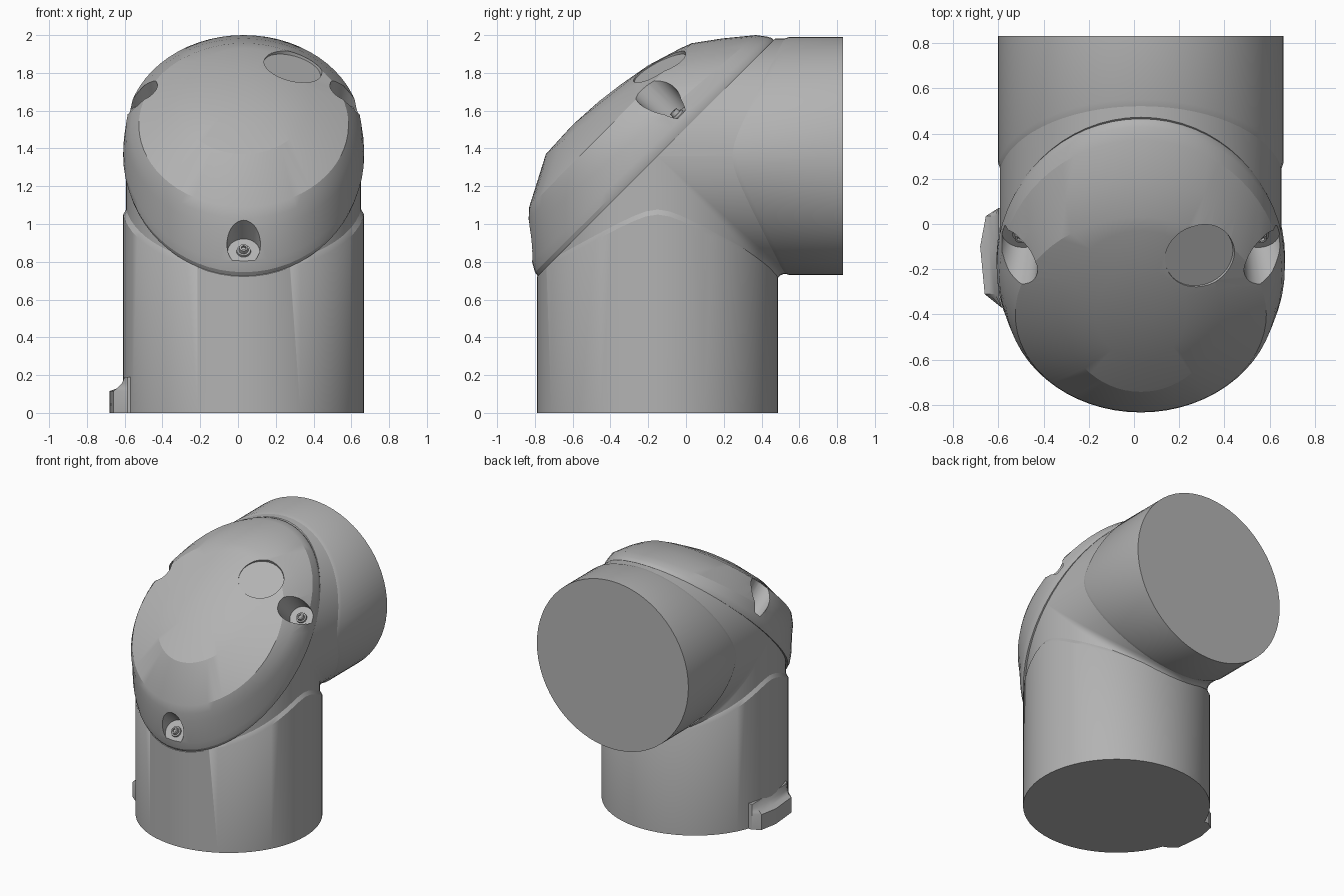
import bpy, bmesh, math
from mathutils import Vector

if "Cube" in bpy.data.objects:
    bpy.data.objects.remove(bpy.data.objects["Cube"], do_unlink=True)

SIDES = 64
CX = 0.03
ELBOW = Vector((CX, -0.15, 1.36))              # where both pipe axes meet
CAP_NORMAL = Vector((0, -1, 1)).normalized()   # the cover faces up and forward
ALONG = Vector((0, 1, 1)).normalized()

grey = bpy.data.materials.new("plain grey")
grey.use_nodes = True
grey.diffuse_color = (0.45, 0.45, 0.45, 1)
grey.node_tree.nodes["Principled BSDF"].inputs["Base Color"].default_value = grey.diffuse_color


def finish(name, bm, angle=30):
    bmesh.ops.recalc_face_normals(bm, faces=bm.faces)
    mesh = bpy.data.meshes.new(name)
    bm.to_mesh(mesh)
    bm.free()
    ob = bpy.data.objects.new(name, mesh)
    bpy.context.collection.objects.link(ob)
    mesh.materials.append(grey)
    shade(ob, angle)
    return ob


def shade(ob, angle=30):
    bpy.ops.object.select_all(action='DESELECT')
    ob.select_set(True)
    bpy.context.view_layer.objects.active = ob
    bpy.ops.object.shade_smooth_by_angle(angle=math.radians(angle))


def loft(rings):
    """Skin closed rings of points and cap both ends."""
    bm = bmesh.new()
    loops = [[bm.verts.new(p) for p in ring] for ring in rings]
    for a, b in zip(loops, loops[1:]):
        for i in range(len(a)):
            j = (i + 1) % len(a)
            bm.faces.new((a[i], a[j], b[j], b[i]))
    bm.faces.new(loops[0])
    bm.faces.new(loops[-1])
    return bm


def trim_to_cover(bm):
    geom = bm.verts[:] + bm.edges[:] + bm.faces[:]
    bmesh.ops.bisect_plane(bm, geom=geom, plane_co=ELBOW, plane_no=CAP_NORMAL, clear_outer=True)
    bmesh.ops.holes_fill(bm, edges=[e for e in bm.edges if e.is_boundary])


def circle(r):
    turns = [math.tau * i / SIDES for i in range(SIDES)]
    return [(r * math.cos(t), r * math.sin(t)) for t in turns]


def prism(name, center, axis, r1, r2, depth, sides=32):
    """Cone or cylinder that starts at center and runs along axis."""
    bm = bmesh.new()
    bmesh.ops.create_cone(bm, cap_ends=True, segments=sides, radius1=r1, radius2=r2, depth=depth)
    bmesh.ops.translate(bm, verts=bm.verts, vec=(0, 0, depth / 2))
    turn = axis.to_track_quat('Z', 'Y').to_matrix()
    bmesh.ops.rotate(bm, verts=bm.verts, matrix=turn, cent=(0, 0, 0))
    bmesh.ops.translate(bm, verts=bm.verts, vec=center)
    return finish(name, bm)


def cut(target, cutter):
    mod = target.modifiers.new("cut", 'BOOLEAN')
    mod.operation = 'DIFFERENCE'
    mod.solver = 'EXACT'
    mod.object = cutter
    bpy.context.view_layer.objects.active = target
    bpy.ops.object.modifier_apply(modifier=mod.name)
    bpy.data.objects.remove(cutter, do_unlink=True)


# Elbow body: two pipes mitred together with a small fillet inside the bend
R = 0.622
core = circle(R)
rings = [[(CX + x, ELBOW.y + y, 0.005) for x, y in core]]
for step in range(6):
    t = step / 5
    ring = []
    for x, y in core:
        f = 0.07 * max(0, y / R)
        ring.append((CX + x, ELBOW.y + y + f * t * t, ELBOW.z - y - f * (1 - t) ** 2))
    rings.append(ring)
rings.append([(CX + x, 0.825, ELBOW.z - y) for x, y in core])
body = loft(rings)
trim_to_cover(body)
finish("elbow_body", body)


# Sleeves: slightly thicker pipe ends with a curved, chamfered inner edge
def sleeve(name, r, length, side_gap, slope, place):
    def edge(y, extra):
        return side_gap + slope * (math.hypot(y, 0.1) - 0.1) - extra
    outer, inner = circle(r), circle(R - 0.002)
    bm = loft([[place(x, y, length) for x, y in outer],
               [place(x, y, edge(y, 0)) for x, y in outer],
               [place(x, y, edge(y, 0.03)) for x, y in inner]])
    trim_to_cover(bm)
    return finish(name, bm)


sleeve("lower_sleeve", 0.638, ELBOW.z, 0.31, 0.56,
       lambda x, y, d: (CX + x, ELBOW.y + y, ELBOW.z - d))
sleeve("rear_sleeve", 0.631, 0.83 - ELBOW.y, 0.42, 0.52,
       lambda x, y, d: (CX + x, ELBOW.y + d, ELBOW.z - y))

# Domed cover: each ring has a low point, a high point (y, z) and a half width
profile = [((-0.785, 0.725), (0.465, 1.975), 0.632),
           ((-0.80, 0.745), (0.452, 1.985), 0.638),
           ((-0.815, 0.80), (0.43, 1.992), 0.637),
           ((-0.83, 0.97), (0.37, 2.0), 0.625),
           ((-0.833, 1.03), (0.19, 1.982), 0.598),
           ((-0.83, 1.09), (0.03, 1.957), 0.555),
           ((-0.742, 1.37), (-0.03, 1.93), 0.35),
           ((-0.60, 1.525), (-0.20, 1.84), 0.2),
           ((-0.46, 1.65), (-0.35, 1.735), 0.06)]
rings = []
for low, high, half in profile:
    lo, hi = Vector((CX, *low)), Vector((CX, *high))
    mid, axis = (lo + hi) / 2, (hi - lo) / 2
    rings.append([mid + Vector((half * x, 0, 0)) + axis * y for x, y in circle(1)])
cover = finish("domed_cover", loft(rings), 20)

# Round shallow dish in the cover
bpy.context.view_layer.update()
hit, spot, normal, face = cover.closest_point_on_mesh(Vector((0.29, -0.14, 1.83)))
cut(cover, prism("dish_cutter", spot - normal * 0.022, normal, 0.155, 0.17, 0.15, 48))

# Screw pockets with their screws: one at the front, one on each side
for name, x, s, d in (("front", 0, -0.80, 0.085),
                      ("right", -0.53, 0.226, 0.075), ("left", 0.53, 0.226, 0.075)):
    seat = ELBOW + Vector((x, 0, 0)) + ALONG * s + CAP_NORMAL * d
    outward = Vector((x, 0, 0)) + (ALONG * s if x == 0 else Vector())
    tilt = (CAP_NORMAL + outward.normalized() * 0.12).normalized()
    cut(cover, prism(name + "_pocket_cutter", seat, tilt, 0.085, 0.12, 0.5))
    prism(name + "_screw_washer", seat - tilt * 0.01, tilt, 0.04, 0.036, 0.022, 24)
    head = prism(name + "_screw_head", seat, tilt, 0.027, 0.023, 0.034, 24)
    cut(head, prism(name + "_socket_cutter", seat + tilt * 0.02, tilt, 0.014, 0.014, 0.05, 6))
shade(cover, 20)

# Locating tab at the foot of the lower sleeve
outline = [(-0.50, 0.07), (-0.60, 0.07), (-0.655, 0.035), (-0.68, -0.10),
           (-0.66, -0.31), (-0.585, -0.37), (-0.50, -0.37)]


def tab_ring(z, limit):
    return [(max(x, limit), y, z) for x, y in outline]


finish("locating_tab", loft([tab_ring(0, -1), tab_ring(0.115, -1), tab_ring(0.13, -0.64),
                             tab_ring(0.155, -0.615), tab_ring(0.19, -0.60)]))
